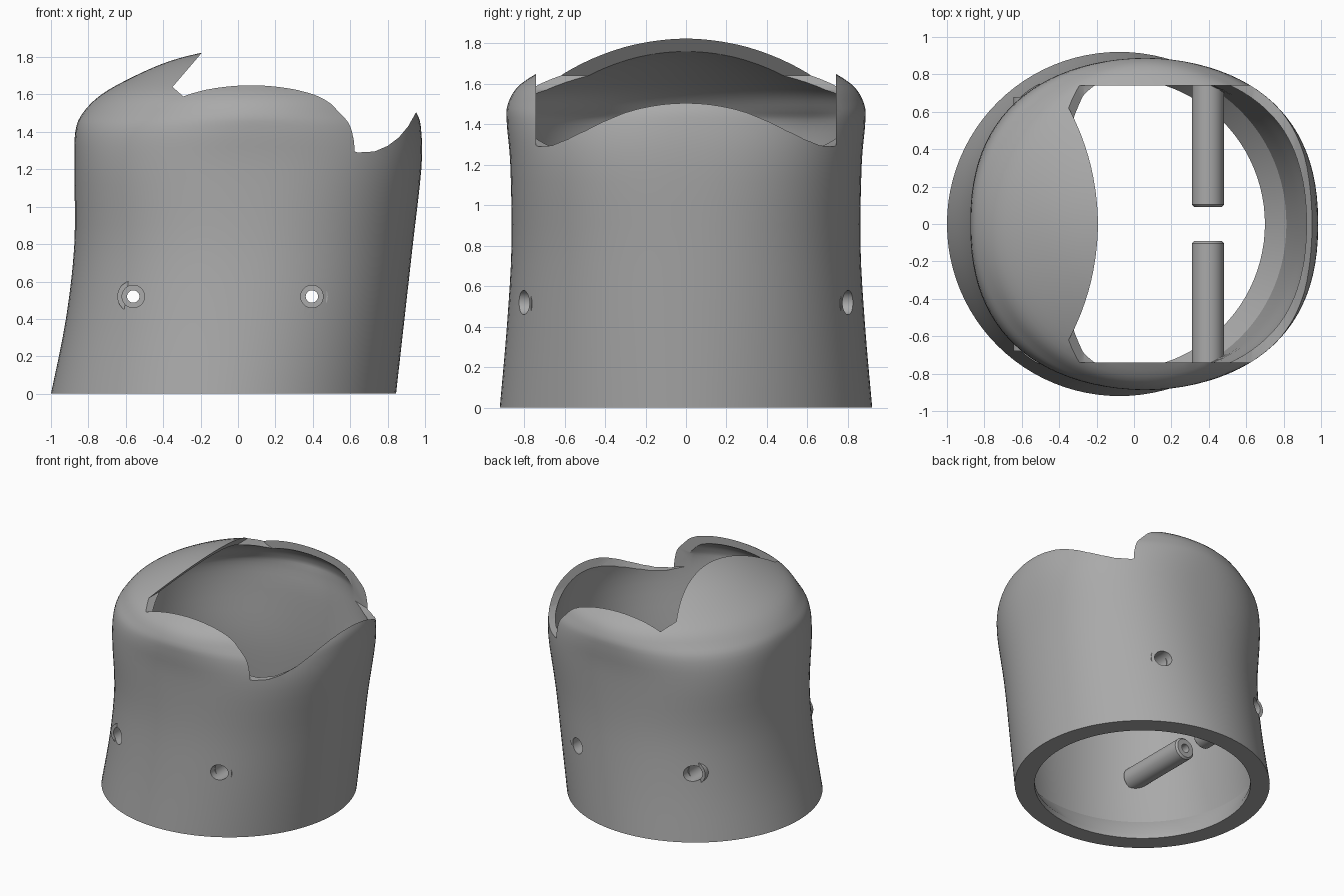
import bpy, bmesh, math
from mathutils import Vector

if "Cube" in bpy.data.objects:
    bpy.data.objects.remove(bpy.data.objects["Cube"])

grey = bpy.data.materials.new("plain grey")
grey.use_nodes = True
COLOUR = (0.4, 0.4, 0.4, 1)
grey.diffuse_color = COLOUR
grey.node_tree.nodes["Principled BSDF"].inputs["Base Color"].default_value = COLOUR

SEG, WALL = 96, 0.05


def make_object(name, bm):
    bmesh.ops.recalc_face_normals(bm, faces=bm.faces)
    mesh = bpy.data.meshes.new(name)
    bm.to_mesh(mesh)
    bm.free()
    mesh.materials.append(grey)
    obj = bpy.data.objects.new(name, mesh)
    bpy.context.collection.objects.link(obj)
    return obj


def activate(obj):
    bpy.ops.object.select_all(action='DESELECT')
    obj.select_set(True)
    bpy.context.view_layer.objects.active = obj


def cut(obj, cutter):
    mod = obj.modifiers.new("cut", 'BOOLEAN')
    mod.operation, mod.solver, mod.object = 'DIFFERENCE', 'EXACT', cutter
    activate(obj)
    bpy.ops.object.modifier_apply(modifier=mod.name)


def smooth(obj):
    activate(obj)
    bpy.ops.object.shade_smooth_by_angle(angle=math.radians(30))


def turned(name, x, z, profile, sides=40):
    """Solid of revolution along y; profile is (y, radius) pairs."""
    bm = bmesh.new()
    rings = []
    for y, r in profile:
        rings.append([bm.verts.new((x + r * math.cos(t), y, z + r * math.sin(t)))
                      for t in (math.tau * k / sides for k in range(sides))])
    skin(bm, rings)
    return make_object(name, bm)


def skin(bm, rings):
    n = len(rings[0])
    for a, b in zip(rings, rings[1:]):
        for k in range(n):
            j = (k + 1) % n
            bm.faces.new((a[k], a[j], b[j], b[k]))
    bm.faces.new(rings[0])
    bm.faces.new(rings[-1])


# Shell stations: height, low x, high x, half depth, squareness
stations = [
    (0, -1, .845, .92, 2), (.4, -.92, .89, .885, 2.1),
    (.8, -.875, .935, .862, 2.2), (1.2, -.875, .98, .868, 2.35),
    (1.4, -.87, .98, .885, 2.2), (1.5, -.83, .955, .88, 2),
    (1.6, -.73, .87, .815, 2), (1.7, -.55, .69, .64, 2),
    (1.78, -.36, .5, .43, 2), (1.83, -.16, .3, .22, 2),
    (1.845, -.03, .12, .06, 2)]


def blend(p0, p1, p2, p3, t):
    return tuple(b + t / 2 * (c - a + t * (2*a - 5*b + 4*c - d + t * (3*(b - c) + d - a)))
                 for a, b, c, d in zip(p0, p1, p2, p3))


rows, last = [], len(stations) - 1
for i in range(last):
    pts = [stations[min(max(i + k, 0), last)] for k in (-1, 0, 1, 2)]
    rows += [blend(*pts, s / 4) for s in range(4)]
rows.append(stations[-1])


def ring(bm, z, lo, hi, depth, power):
    c, a = (lo + hi) / 2, (hi - lo) / 2
    out = []
    for k in range(SEG):
        co, si = math.cos(math.tau * k / SEG), math.sin(math.tau * k / SEG)
        out.append(bm.verts.new((
            c + a * math.copysign(abs(co) ** (2 / power), co),
            depth * math.copysign(abs(si) ** (2 / power), si), z)))
    return out


# Inner wall follows the outer one, with a thick ledge at the foot
inner = [(0, -.86, .7, .78, 2), (.04, -.86, .7, .78, 2)]
for i, (z, lo, hi, depth, power) in enumerate(rows):
    before, after = rows[max(i - 1, 0)], rows[min(i + 1, len(rows) - 1)]
    slope = Vector((after[0] - before[0],
                    (before[2] - before[1] - after[2] + after[1]) / 2)).normalized()
    out, up = WALL * slope.x, WALL * slope.y
    if z > .09 and depth > out + .01 and hi - lo > 2 * out + .02:
        inner.append((z - max(up, 0), lo + out, hi - out, depth - out, power))

bm = bmesh.new()
skin(bm, [ring(bm, *r) for r in rows])
shell = make_object("shell", bm)
bm = bmesh.new()
inner[0] = (-.02,) + inner[0][1:]
skin(bm, [ring(bm, *r) for r in inner])
cavity = make_object("cavity_cutter", bm)

# Opening: side profile pushed through the depth
profile = [(-.2 + .12, 1.815 + .14), (-.35, 1.64), (-.27, 1.57), (.64, 1.29),
           (.73, 1.295), (.8, 1.325), (.86, 1.37), (.91, 1.43), (.955, 1.51),
           (1.06, 1.75), (1.06, 1.955)]
bm = bmesh.new()
skin(bm, [[bm.verts.new((x, y, z)) for x, z in profile] for y in (-.74, .74)])
opening = make_object("opening_cutter", bm)

cutters = [cavity, opening]
cut(shell, cavity)
cut(shell, opening)

# Four hollow pegs, each with a counterbored hole through the wall
for x, wall_y, side_name in ((-.56, .68, "right"), (.395, .765, "left")):
    for s, end_name in ((-1, "front"), (1, "back")):
        peg = turned(f"{end_name}_{side_name}_peg", x, .52,
                     [(s * .09, .072), (s * .103, .085), (s * wall_y, .085)])
        bore = turned("bore_cutter", x, .52,
                      [(s * .02, .033), (s * .5, .033), (s * .5001, .06), (s * 1.1, .06)])
        cut(peg, bore)
        cut(shell, bore)
        smooth(peg)
        cutters.append(bore)
smooth(shell)

for c in cutters:
    bpy.data.objects.remove(c)
